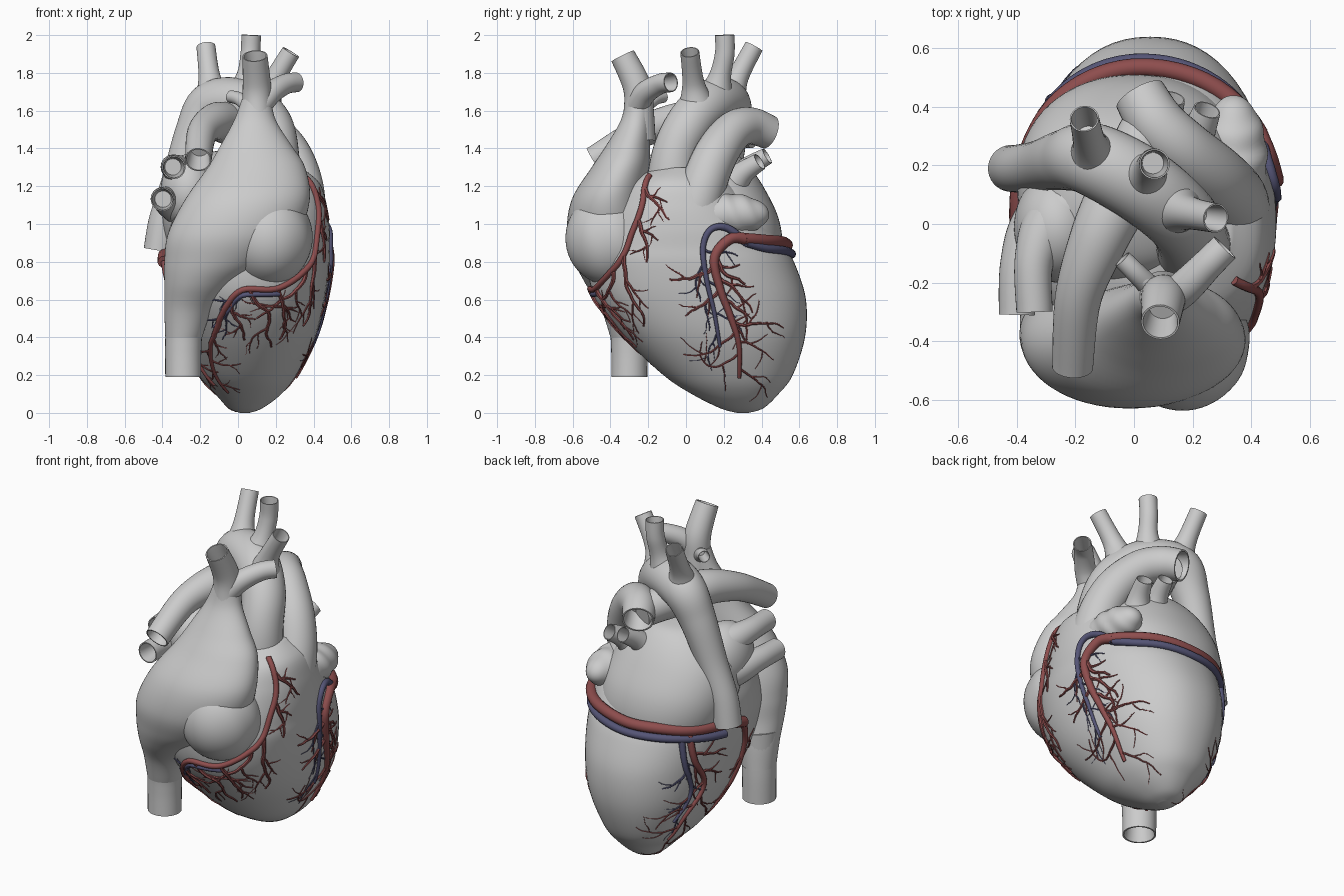
import bpy, bmesh, math, random
from mathutils import Vector
from mathutils.bvhtree import BVHTree

rng = random.Random(4)
TAU = math.tau


def material(name, rgb):
    m = bpy.data.materials.new(name)
    m.diffuse_color = (*rgb, 1)
    return m


RED = material("artery_red", (0.27, 0.075, 0.075))
BLUE = material("vein_blue", (0.09, 0.09, 0.18))


def spline(pts, n):
    """Catmull-Rom through tuples of any length, n steps per span."""
    p = [pts[0]] + list(pts) + [pts[-1]]
    out = []
    for i in range(1, len(p) - 2):
        for k in range(n):
            t = k / n
            out.append(tuple(
                0.5 * (2 * b + (c - a) * t + (2 * a - 5 * b + 4 * c - d) * t * t
                       + (3 * b - a - 3 * c + d) * t ** 3)
                for a, b, c, d in zip(*p[i - 1:i + 3])))
    return out + [tuple(pts[-1])]


def skin(bm, rings):
    rows = [[bm.verts.new(v) for v in r] for r in rings]
    for a, b in zip(rows, rows[1:]):
        for i in range(len(a)):
            j = (i + 1) % len(a)
            bm.faces.new((a[i], a[j], b[j], b[i]))
    bm.faces.new(rows[0][::-1])
    bm.faces.new(rows[-1])


def finish(bm, name, mat=None):
    bmesh.ops.recalc_face_normals(bm, faces=bm.faces)
    me = bpy.data.meshes.new(name)
    bm.to_mesh(me)
    bm.free()
    ob = bpy.data.objects.new(name, me)
    bpy.context.collection.objects.link(ob)
    if mat:
        me.materials.append(mat)
    bpy.ops.object.select_all(action='DESELECT')
    ob.select_set(True)
    bpy.context.view_layer.objects.active = ob
    bpy.ops.object.shade_smooth_by_angle(angle=math.radians(50))
    return ob


def sweep(bm, path, sides, hollow=False):
    """Round tube along (x, y, z, r) samples; hollow gives an open far end."""
    P = [Vector(q[:3]) for q in path]
    rings, u = [], None
    for i, p in enumerate(P):
        t = (P[min(i + 1, len(P) - 1)] - P[max(i - 1, 0)]).normalized()
        u = t.orthogonal() if u is None else u - t * u.dot(t)
        u.normalize()
        w = t.cross(u)
        ring = lambda c, r: [c + (u * math.cos(TAU * k / sides) + w * math.sin(TAU * k / sides)) * r
                             for k in range(sides)]
        rings.append(ring(p, path[i][3]))
    if hollow:
        r = path[-1][3]
        rings += [ring(P[-1], r * 0.9), ring(P[-1] - t * 0.03, r * 0.84), ring(P[-1] - t * 0.12, r * 0.7)]
    skin(bm, rings)


def tube(name, pts):
    bm = bmesh.new()
    sweep(bm, spline(pts, 8), 32, True)
    return finish(bm, name)


def loft(name, sections, power=1.0):
    """Horizontal (super)elliptical sections: z, x min, x max, y min, y max."""
    bm = bmesh.new()
    bend = lambda v: math.copysign(abs(v) ** power, v)
    skin(bm, [[((a + b) / 2 + (b - a) / 2 * bend(math.cos(TAU * k / 64)),
                (c + d) / 2 + (d - c) / 2 * bend(math.sin(TAU * k / 64)), z) for k in range(64)]
              for z, a, b, c, d in spline(sections, 6)])
    return finish(bm, name)


def blob(name, centre, radii, wrinkle=0.0, waves=0):
    bm = bmesh.new()
    bmesh.ops.create_uvsphere(bm, u_segments=64, v_segments=40, radius=1)
    for v in bm.verts:
        x, y, z = v.co
        s = 1 + wrinkle * math.sin(waves * y + 3 * z) * (1 - y * y)
        v.co = [c + r * q * s for c, r, q in zip(centre, radii, (x, y, z))]
    return finish(bm, name)


# Main chambers
ventricles = loft("ventricles", [
    (0, 0.01, 0.06, 0.27, 0.33), (0.025, -0.05, 0.13, 0.18, 0.41), (0.1, -0.12, 0.23, 0.03, 0.49),
    (0.2, -0.21, 0.31, -0.12, 0.565), (0.4, -0.30, 0.41, -0.33, 0.63), (0.6, -0.35, 0.46, -0.48, 0.635),
    (0.78, -0.38, 0.485, -0.52, 0.58), (0.88, -0.38, 0.485, -0.50, 0.525), (0.98, -0.36, 0.485, -0.46, 0.46),
    (1.1, -0.30, 0.47, -0.4, 0.36), (1.22, -0.10, 0.43, -0.3, 0.24), (1.3, 0.1, 0.33, -0.15, 0.1)], 0.91)
loft("right_atrium", [
    (0.4, -0.385, -0.19, -0.4, -0.2), (0.55, -0.39, -0.13, -0.45, -0.2), (0.68, -0.39, 0.0, -0.53, -0.2),
    (0.8, -0.39, 0.18, -0.59, -0.18), (0.95, -0.37, 0.32, -0.63, -0.18), (1.13, -0.28, 0.38, -0.605, -0.2),
    (1.3, -0.16, 0.355, -0.5, -0.19), (1.42, -0.09, 0.28, -0.42, -0.19), (1.55, -0.02, 0.2, -0.345, -0.185),
    (1.66, 0.02, 0.175, -0.32, -0.175)])
blob("right_auricle", (0.165, -0.4, 0.925), (0.23, 0.238, 0.25), 0.008, 9)
loft("left_atrium", [
    (0.72, -0.3, 0.32, -0.1, 0.48), (0.88, -0.37, 0.38, -0.15, 0.51), (1.03, -0.4, 0.38, -0.2, 0.49),
    (1.18, -0.38, 0.33, -0.2, 0.42), (1.3, -0.3, 0.25, -0.14, 0.34), (1.37, -0.19, 0.16, -0.03, 0.26),
    (1.39, -0.08, 0.06, 0.06, 0.16)], 0.92)
blob("right_vein_root", (-0.26, -0.01, 1.17), (0.15, 0.19, 0.2))
blob("left_auricle", (0.34, 0.22, 1.05), (0.115, 0.22, 0.11), 0.035, 14)

# Great veins
tube("superior_vena_cava", [(0.1, -0.26, 1.45, 0.1), (0.1, -0.25, 1.6, 0.08), (0.1, -0.26, 1.73, 0.075),
                            (0.09, -0.335, 1.89, 0.066)])
tube("brachiocephalic_vein", [(0.1, -0.27, 1.6, 0.06), (0.17, -0.22, 1.69, 0.06), (0.25, -0.14, 1.74, 0.054),
                              (0.31, -0.08, 1.75, 0.052)])
tube("azygos_vein", [(0.08, -0.24, 1.6, 0.04), (0.01, -0.17, 1.66, 0.035), (-0.04, -0.12, 1.675, 0.033)])
tube("inferior_vena_cava", [(-0.27, -0.32, 0.6, 0.12), (-0.285, -0.305, 0.45, 0.1),
                            (-0.29, -0.3, 0.33, 0.096), (-0.29, -0.3, 0.19, 0.095)])

# Aorta with its three arch branches
tube("aorta", [(0.19, -0.08, 1.05, 0.15), (0.2, -0.06, 1.35, 0.125), (0.16, 0.02, 1.53, 0.125),
               (0.03, 0.13, 1.635, 0.13), (-0.14, 0.22, 1.63, 0.125), (-0.23, 0.22, 1.48, 0.105),
               (-0.32, 0.2, 1.22, 0.087), (-0.39, 0.19, 1.02, 0.082), (-0.42, 0.19, 0.86, 0.08)])
for name, pts in {
    "left": [(-0.13, 0.22, 1.65, 0.11), (-0.15, 0.27, 1.77, 0.06), (-0.17, 0.36, 1.94, 0.05)],
    "middle": [(0.02, 0.15, 1.65, 0.11), (0.05, 0.18, 1.78, 0.06), (0.065, 0.205, 1.9, 0.052), (0.07, 0.205, 2.0, 0.052)],
    "right": [(0.13, 0.06, 1.6, 0.11), (0.18, 0.04, 1.74, 0.06), (0.28, 0.02, 1.91, 0.05)],
}.items():
    tube("arch_branch_" + name, pts)

# Pulmonary arteries and veins
tube("pulmonary_trunk", [(0.33, 0.03, 1.0, 0.14), (0.33, 0.09, 1.2, 0.122), (0.27, 0.16, 1.37, 0.115),
                         (0.17, 0.25, 1.49, 0.105), (0.08, 0.34, 1.52, 0.098), (0.02, 0.44, 1.485, 0.09)])
tube("right_pulmonary_artery", [(0.06, 0.36, 1.49, 0.09), (0.01, 0.24, 1.51, 0.1), (-0.05, 0.1, 1.53, 0.11),
                                (-0.12, -0.05, 1.54, 0.1), (-0.19, -0.25, 1.48, 0.08), (-0.21, -0.49, 1.34, 0.07)])
for name, pts in {
    "left_inner": [(0.05, 0.2, 1.15, 0.1), (0.1, 0.32, 1.29, 0.06), (0.13, 0.43, 1.36, 0.045)],
    "left_outer": [(0.15, 0.18, 1.12, 0.12), (0.21, 0.29, 1.26, 0.065), (0.25, 0.39, 1.33, 0.047)],
    "right_upper": [(-0.1, 0.1, 1.2, 0.14), (-0.27, 0.02, 1.26, 0.1), (-0.34, -0.12, 1.3, 0.068), (-0.34, -0.3, 1.3, 0.062)],
    "right_lower": [(-0.15, 0.1, 1.05, 0.15), (-0.32, 0.0, 1.1, 0.1), (-0.39, -0.14, 1.13, 0.068), (-0.4, -0.31, 1.13, 0.062)],
}.items():
    tube("pulmonary_vein_" + name, pts)

# Coronary vessels hug the ventricle surface
bvh = BVHTree.FromObject(ventricles, bpy.context.evaluated_depsgraph_get())


def snap(p, lift):
    loc, nor, _, _ = bvh.find_nearest(Vector(p))
    return loc + nor * lift, nor


def trunk(bm, pts, r0, r1):
    path = spline(pts, 8)
    n = len(path) - 1
    out = []
    for i, q in enumerate(path):
        r = r0 + (r1 - r0) * i / n
        out.append((*snap(q, r * 0.4)[0], r))
    sweep(bm, out, 10)
    return out


def grow(bm, p, d, length, r, depth):
    step, pts = 0.022, []
    n = max(3, int(length / step))
    for i in range(n + 1):
        rr = r * (1 - 0.6 * i / n)
        p, nor = snap(p, rr * 0.5)
        d = d + Vector([rng.uniform(-0.38, 0.38) for _ in range(3)])
        d = (d - nor * d.dot(nor)).normalized()
        pts.append((*p, rr))
        if depth and i in (n // 3, 2 * n // 3):
            side = nor.cross(d) * (1 if i == n // 3 else -1)
            grow(bm, p.copy(), d * 0.8 + side * 0.8, length * 0.5, rr * 0.75, depth - 1)
        p = p + d * step
    sweep(bm, pts, 6)


def sprout(bm, path, start, every, length, depth=1, sides=(1, -1)):
    for c, i in enumerate(range(start, len(path) - 1, every)):
        p = Vector(path[i][:3])
        t = (Vector(path[i + 1][:3]) - p).normalized()
        side = snap(p, 0)[1].cross(t) * sides[c % len(sides)]
        grow(bm, p, t * 0.8 + side * 0.7, length * rng.uniform(0.7, 1.2), path[i][3] * 0.55, depth)


# Red: ring around the back, right descending, back descending, side and front arteries
bm = bmesh.new()
trunk(bm, [(-0.39, 0.0, 0.8), (-0.37, 0.14, 0.84), (-0.3, 0.36, 0.86), (-0.18, 0.48, 0.88), (0, 0.54, 0.89),
           (0.17, 0.51, 0.9), (0.33, 0.42, 0.91), (0.42, 0.3, 0.92)], 0.032, 0.032)
sprout(bm, trunk(bm, [(0.42, 0.32, 0.92), (0.45, 0.23, 0.92), (0.48, 0.15, 0.82), (0.47, 0.18, 0.66),
                      (0.44, 0.24, 0.5), (0.39, 0.28, 0.36), (0.28, 0.28, 0.2)], 0.032, 0.01), 15, 3, 0.3)
sprout(bm, trunk(bm, [(-0.28, 0.38, 0.85), (-0.3, 0.36, 0.68), (-0.32, 0.28, 0.5), (-0.24, 0.36, 0.32),
                      (-0.16, 0.4, 0.16)], 0.022, 0.008), 6, 3, 0.26)
sprout(bm, trunk(bm, [(-0.39, 0.0, 0.8), (-0.37, -0.06, 0.65), (-0.32, -0.06, 0.46), (-0.22, -0.02, 0.28),
                      (-0.13, 0.04, 0.14)], 0.02, 0.008), 8, 4, 0.2)
front = trunk(bm, [(0.35, -0.2, 1.27), (0.42, -0.23, 1.1), (0.41, -0.28, 0.95), (0.37, -0.34, 0.8), (0.22, -0.48, 0.66),
                   (0.02, -0.52, 0.645), (-0.08, -0.46, 0.53), (-0.14, -0.36, 0.4)], 0.016, 0.016)
for i, d, length in ((4, (0, 0.7, -0.8), 0.25), (12, (0, 0.7, -0.7), 0.25), (22, (0.1, 0.5, -1), 0.42),
                     (26, (0, 0.3, -1), 0.4), (32, (0.1, 0.15, -1), 0.36), (38, (0.2, 0.2, -1), 0.45),
                     (44, (0.3, 0.2, -1), 0.3)):
    grow(bm, Vector(front[i][:3]), Vector(d), length, 0.013, 2)
sprout(bm, trunk(bm, [(-0.14, -0.36, 0.4), (-0.18, -0.24, 0.3), (-0.15, -0.1, 0.19), (-0.06, 0.04, 0.09)],
                 0.014, 0.007), 4, 4, 0.16)
finish(bm, "coronary_arteries", RED)

# Blue: veins running beside the arteries
bm = bmesh.new()
trunk(bm, [(-0.36, 0.16, 0.785), (-0.3, 0.36, 0.81), (-0.18, 0.5, 0.83), (0, 0.56, 0.84), (0.17, 0.53, 0.85),
           (0.33, 0.43, 0.865), (0.42, 0.32, 0.9)], 0.024, 0.022)
sprout(bm, trunk(bm, [(0.42, 0.32, 0.9), (0.46, 0.22, 0.98), (0.48, 0.13, 0.97), (0.49, 0.09, 0.87),
                      (0.48, 0.11, 0.7), (0.45, 0.15, 0.53), (0.4, 0.18, 0.35)], 0.022, 0.009), 24, 4, 0.26)
sprout(bm, trunk(bm, [(-0.26, 0.42, 0.81), (-0.27, 0.41, 0.66), (-0.27, 0.36, 0.48), (-0.2, 0.42, 0.3)],
                 0.02, 0.008), 6, 4, 0.18)
sprout(bm, trunk(bm, [(0.22, -0.47, 0.63), (0.02, -0.52, 0.61), (-0.06, -0.47, 0.52), (-0.15, -0.37, 0.42)],
                 0.015, 0.01), 8, 4, 0.2)
finish(bm, "coronary_veins", BLUE)
